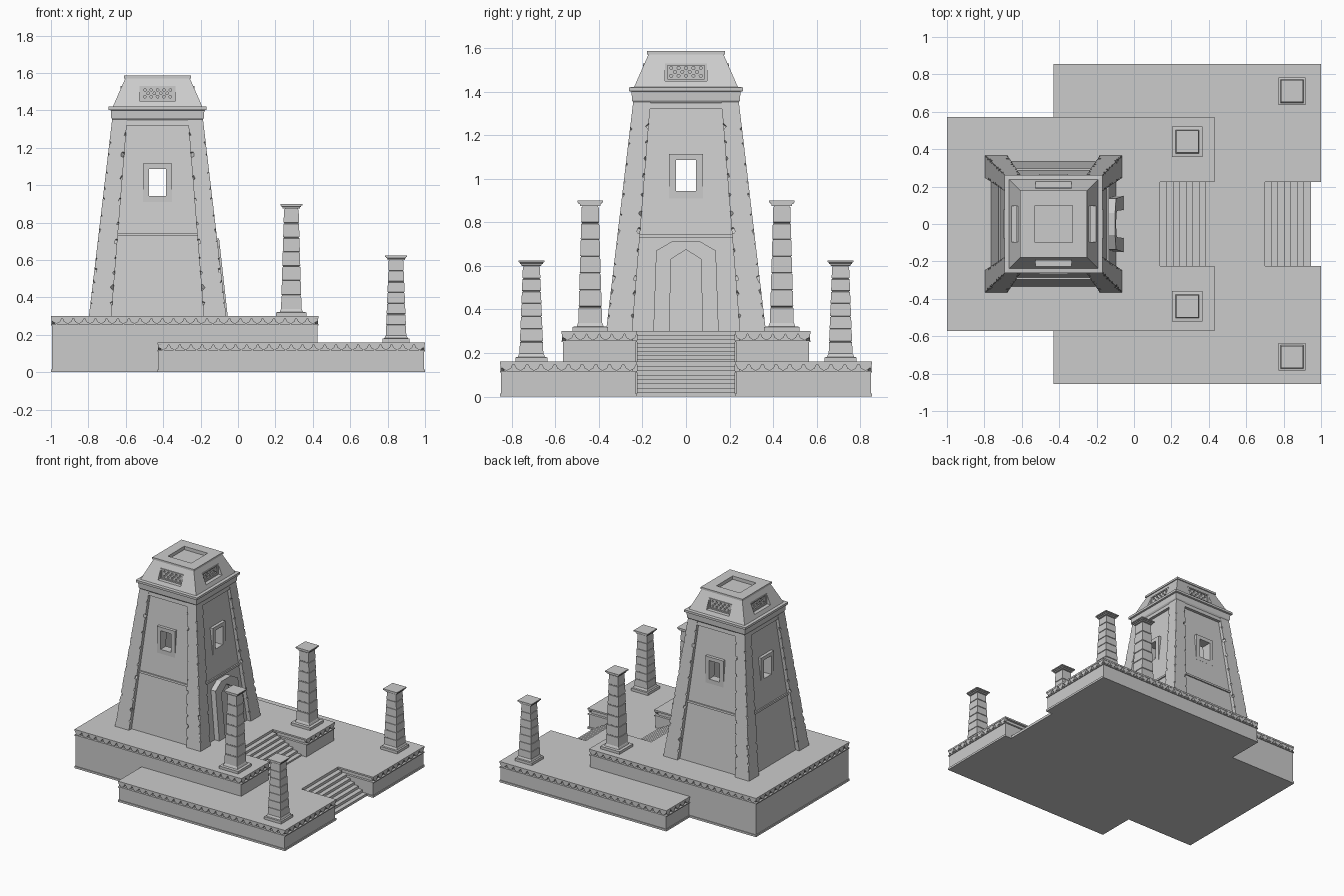
import bpy, bmesh, math, random
from mathutils import Vector, Matrix, Euler

random.seed(4)
if "Cube" in bpy.data.objects:
    bpy.data.objects.remove(bpy.data.objects["Cube"])

stone = bpy.data.materials.new("grey stone")
stone.use_nodes = True
GREY = (0.6, 0.6, 0.6, 1)
stone.diffuse_color = GREY
stone.node_tree.nodes["Principled BSDF"].inputs["Base Color"].default_value = GREY
TOWER = Vector((-0.43, 0, 0))


# Helpers
def add_loft(bm, rings):
    rows = [[bm.verts.new(p) for p in ring] for ring in rings]
    n = len(rows[0])
    for a, b in zip(rows, rows[1:]):
        for i in range(n):
            j = (i + 1) % n
            bm.faces.new((a[i], a[j], b[j], b[i]))
    bm.faces.new(rows[0][::-1])
    bm.faces.new(rows[-1])


def add_box(bm, lo, hi):
    (x0, y0, z0), (x1, y1, z1) = lo, hi
    add_loft(bm, [[(x0, y0, z), (x1, y0, z), (x1, y1, z), (x0, y1, z)] for z in (z0, z1)])


def finish(name, bm, loc=(0, 0, 0)):
    bmesh.ops.recalc_face_normals(bm, faces=bm.faces)
    mesh = bpy.data.meshes.new(name)
    bm.to_mesh(mesh)
    bm.free()
    mesh.materials.append(stone)
    ob = bpy.data.objects.new(name, mesh)
    ob.location = loc
    bpy.context.collection.objects.link(ob)
    return ob


def loft(name, rings, loc=(0, 0, 0)):
    bm = bmesh.new()
    add_loft(bm, rings)
    return finish(name, bm, loc)


def square(h, z):
    return [(-h, -h, z), (h, -h, z), (h, h, z), (-h, h, z)]


def turned(bm):
    """Repeat the geometry on all four sides."""
    src = bm.faces[:] + bm.edges[:] + bm.verts[:]
    for k in (1, 2, 3):
        new = bmesh.ops.duplicate(bm, geom=src)["geom"]
        verts = [v for v in new if isinstance(v, bmesh.types.BMVert)]
        bmesh.ops.rotate(bm, verts=verts, matrix=Matrix.Rotation(k * math.pi / 2, 3, "Z"))


def cut(ob, cutter):
    mod = ob.modifiers.new("cut", "BOOLEAN")
    mod.operation, mod.solver, mod.use_self = "DIFFERENCE", "EXACT", True
    mod.object = cutter
    dg = bpy.context.evaluated_depsgraph_get()
    mesh = bpy.data.meshes.new_from_object(ob.evaluated_get(dg))
    ob.modifiers.clear()
    ob.data = mesh
    bpy.data.objects.remove(cutter)


def inset(outline, d):
    """Shrink a counter-clockwise right-angled outline."""
    pts = [Vector(p) for p in outline]
    out = []
    for i, p in enumerate(pts):
        a, b = (p - pts[i - 1]).normalized(), (pts[(i + 1) % len(pts)] - p).normalized()
        out.append(p + d * Vector((-a.y - b.y, a.x + b.x)))
    return out


# Terraces: moulded plinths with a stair slot and a row of petals
def terrace(name, x0, x1, w, top, slot, step_base):
    s = 0.225
    outline = [(x0, -w), (x1, -w), (x1, -s), (slot, -s), (slot, s), (x1, s), (x1, w), (x0, w)]
    profile = [(0, 0), (0, .015), (.006, .015), (.006, top - .05), (0, top - .05),
               (0, top - .042), (.018, top - .042), (.018, top - .012), (0, top - .012), (0, top)]
    loft(name, [[(p.x, p.y, z) for p in inset(outline, d)] for d, z in profile])
    bm = bmesh.new()
    for i in (0, 1, 5, 6, 7):
        a, b = Vector(outline[i]), Vector(outline[(i + 1) % 8])
        t = (b - a).normalized()
        inward = Vector((-t.y, t.x))
        n = round((b - a).length / .06)
        for k in range(n):
            c = a + (b - a) * (k + .5) / n
            shape = [(-.028, -.012), (-.02, -.03), (0, -.042), (.02, -.03), (.028, -.012)]
            add_loft(bm, [[(*(c + t * u + inward * d), top + z) for u, z in shape] for d in (.002, .02)])
    finish(name + "_petals", bm)
    # Eight steps down the slot
    rise, run = (top - step_base) / 8, .035
    prof = [(slot - .02, step_base)]
    prof.append((slot - .02, top - .001))
    for k in range(8):
        z = top - k * rise - .001
        prof += [(slot + k * run, z), (slot + k * run, z - rise + .001)]
        if k < 7:
            prof[-1] = (slot + k * run, z - rise)
    prof = [prof[0]] + prof[1:]
    loft(name + "_stairs", [[(x, y, z) for x, z in prof] for y in (-s, s)])


terrace("upper_terrace", -1, .43, .572, .30, .14, .155)
terrace("lower_terrace", -.43, 1, .855, .16, .70, 0)


# Pillars: plinth, coursed tapering shaft and slab cap
def pillar(name, x, y, z0, z1, foot):
    rings = [square(foot, z0), square(foot, z0 + .02), square(.062, z0 + .022), square(.057, z0 + .035)]
    base, top, n = z0 + .035, z1 - .025, 7
    for k in range(n):
        for f, dent in ((0.04, 0), (0.94, 0), (0.95, .004), (1.0, .004)):
            t = (k + f) / n
            rings.append(square(.055 - .016 * t - dent, base + (top - base) * t))
    for h, z in ((.047, .024), (.047, .016), (.053, .015), (.053, .009), (.059, .008), (.059, 0)):
        rings.append(square(h, z1 - z))
    loft(name, rings, (x, y, 0))


for side, s in (("left", 1), ("right", -1)):
    pillar("tall_pillar_" + side, .285, .44 * s, .30, .90, .082)
    pillar("short_pillar_" + side, .845, .71 * s, .16, .625, .073)


# Tower walls: hollow, tapering, with windows through each side
def wall(z):
    return .335 - (z - .3) * .111


walls = loft("tower_walls", [square(wall(z), z) for z in (.295, 1.37)], TOWER)
cut(walls, loft("room_cutter", [square(wall(z) - .06, z) for z in (.32, 1.3)], TOWER))
for lo, hi in (((-.5, -.046, .943), (.5, .046, 1.087)), ((-.046, -.5, .943), (.046, .5, 1.087))):
    bm = bmesh.new()
    add_box(bm, lo, hi)
    cut(walls, finish("window_cutter", bm, TOWER))

# Window frames, upright against the leaning walls
bm = bmesh.new()
for s in (-1, 1):
    ya, yb = sorted((s * .046, s * .077))
    add_box(bm, (.22, ya, .91), (.268, yb, 1.115))
add_box(bm, (.22, -.046, 1.087), (.268, .046, 1.115))
add_box(bm, (.22, -.046, .91), (.268, .046, .943))
turned(bm)
finish("window_frames", bm, TOWER)

# String course and lintel: hollow bands around the walls
for name, z0, z1, out in (("string_course", .73, .745, .010), ("lintel", 1.32, 1.36, .022)):
    bm = bmesh.new()
    add_loft(bm, [[(r, -r, z), (r, r, z), (q, q, z), (q, -q, z)]
                  for z in (z0, z1) for r, q in ((wall(z) + out, wall(z) - .01),)])
    turned(bm)
    finish(name, bm, TOWER)


# Corner piers with weathered, chipped edges
def pier_edges(z):
    return .247 - (z - .3) * .08, .367 - (z - .3) * .118


rings = []
for z in (.295, 1.36):
    i, o = pier_edges(z)
    rings.append([(i, i, z), (o, i, z), (o, o, z), (i, o, z)])
piers = loft("corner_piers", rings, TOWER)
bm = bmesh.new()
for edge in range(3):
    z = .37
    while z < 1.32:
        i, o = pier_edges(z)
        x, y = ((o, o), (o, i), (i, o))[edge]
        size = random.uniform(.018, .034) * (1 if edge == 0 else .75)
        rot = Euler([random.uniform(.3, 1.2) for _ in range(3)]).to_matrix().to_4x4()
        push = .006 if edge == 0 else 0
        bmesh.ops.create_cube(bm, size=size, matrix=Matrix.Translation((x + push, y + push, z)) @ rot)
        z += random.uniform(.05, .1) * (1 if edge == 0 else 1.3)
cut(piers, finish("chip_cutter", bm, TOWER))
mirror = piers.modifiers.new("mirror", "MIRROR")
mirror.use_axis = (True, True, False)
mirror.use_mirror_merge = False

# Portal with a pointed opening, leaning with the wall
half = [(.15, .3), (.137, .67), (.06, .715)]
inner = [(.075, .3), (.07, .63)]
arch = half + [(-y, z) for y, z in half[::-1]]
arch += [(-y, z) for y, z in inner] + [(0, .675)] + inner[::-1]
loft("portal", [[(wall(z) + d, y, z) for y, z in arch] for d in (-.01, .04)], TOWER)

# Cornice and roof
loft("cornice", [square(h, z) for h, z in (
    (.238, 1.345), (.248, 1.36), (.25, 1.4), (.262, 1.403), (.262, 1.42), (.24, 1.422))], TOWER)
roof = loft("roof", [square(h, z) for h, z in (
    (.24, 1.418), (.173, 1.57), (.179, 1.571), (.179, 1.586))], TOWER)
bm = bmesh.new()
add_box(bm, (-.1, -.1, 1.56), (.1, .1, 1.7))
cut(roof, finish("skylight_cutter", bm, TOWER))

# Pierced vents on each roof slope
bm = bmesh.new()
add_box(bm, (.19, -.097, 1.45), (.3, .097, 1.53))
turned(bm)
cut(roof, finish("vent_cutter", bm, TOWER))
bm = bmesh.new()
for row in range(3):
    for k in range(5 - row % 2):
        y = (k - (4 - row % 2) / 2) * .034
        spot = Matrix.Translation((.19, y, 1.491 + (row - 1) * .018))
        bmesh.ops.create_cone(bm, cap_ends=True, segments=6, radius1=.0075, radius2=.0075, depth=.03,
                              matrix=spot @ Matrix.Rotation(math.pi / 2, 4, "Y"))
turned(bm)
cut(roof, finish("vent_hole_cutter", bm, TOWER))
bm = bmesh.new()
for s in (-1, 1):
    ya, yb = sorted((s * .086, s * .097))
    add_box(bm, (.185, ya, 1.45), (.197, yb, 1.53))
    za, zb = sorted((1.49 + s * .031, 1.49 + s * .04))
    add_box(bm, (.185, -.086, za), (.197, .086, zb))
turned(bm)
finish("vent_frames", bm, TOWER)
